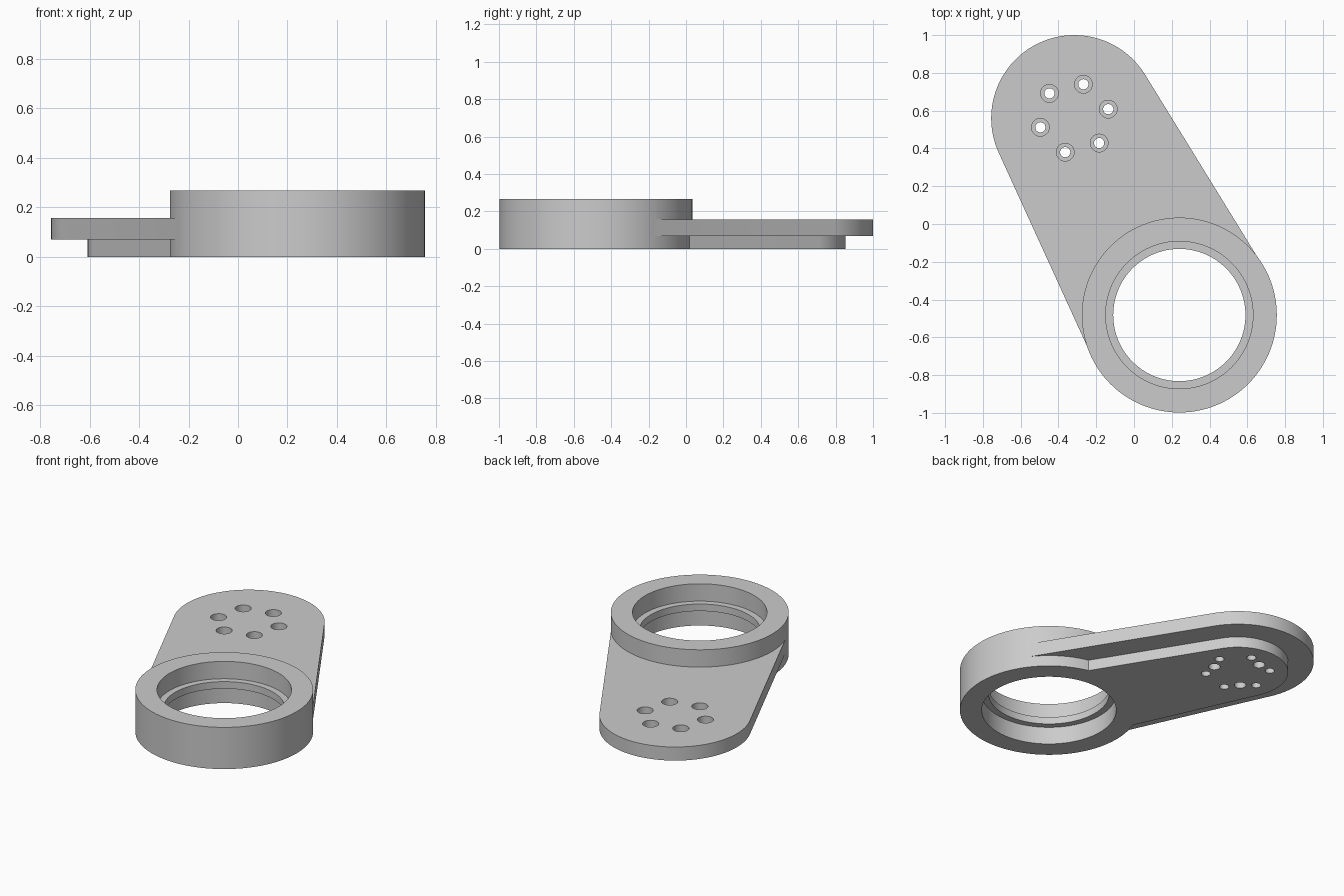
import bpy, bmesh
from math import cos, sin, pi, acos, atan2, hypot, radians

cube = bpy.data.objects.get("Cube")
if cube:
    bpy.data.objects.remove(cube, do_unlink=True)

# Layout: ring centre, pad centre and the main heights
RING = (0.24, -0.482)
PAD = (-0.316, 0.56)
RING_R, PAD_R = 0.516, 0.44
TOP, PLATE_TOP, PLATE_BOTTOM = 0.267, 0.156, 0.069

grey = bpy.data.materials.new("plain grey")
grey.use_nodes = True
colour = (0.6, 0.6, 0.6, 1)
grey.diffuse_color = colour
grey.node_tree.nodes["Principled BSDF"].inputs["Base Color"].default_value = colour


def arc(centre, r, start, end, n):
    return [(centre[0] + r * cos(start + (end - start) * i / n),
             centre[1] + r * sin(start + (end - start) * i / n)) for i in range(n + 1)]


def prism(name, outline, z0, z1):
    """Extrude a closed outline from z0 up to z1."""
    bm = bmesh.new()
    face = bm.faces.new([bm.verts.new((x, y, z0)) for x, y in outline])
    grown = bmesh.ops.extrude_face_region(bm, geom=[face])["geom"]
    bmesh.ops.translate(bm, vec=(0, 0, z1 - z0),
                        verts=[g for g in grown if isinstance(g, bmesh.types.BMVert)])
    bmesh.ops.recalc_face_normals(bm, faces=bm.faces)
    mesh = bpy.data.meshes.new(name)
    bm.to_mesh(mesh)
    bm.free()
    mesh.materials.append(grey)
    obj = bpy.data.objects.new(name, mesh)
    bpy.context.collection.objects.link(obj)
    return obj


def cylinder(name, centre, r, z0, z1, n=128):
    return prism(name, arc(centre, r, 0, 2 * pi, n)[:-1], z0, z1)


def link_plate(name, r_ring, r_pad, z0, z1):
    """Plate bounded by two circles and their outer tangents."""
    dx, dy = PAD[0] - RING[0], PAD[1] - RING[1]
    along = atan2(dy, dx)
    a = acos((r_ring - r_pad) / hypot(dx, dy))
    outline = (arc(PAD, r_pad, along - a, along + a, 64)
               + arc(RING, r_ring, along + a, along + 2 * pi - a, 64))
    return prism(name, outline, z0, z1)


def combine(target, other, operation):
    mod = target.modifiers.new("join", 'BOOLEAN')
    mod.object, mod.operation, mod.solver = other, operation, 'EXACT'
    bpy.context.view_layer.objects.active = target
    bpy.ops.object.modifier_apply(modifier=mod.name)
    bpy.data.objects.remove(other, do_unlink=True)


def on_pad(r, degrees):
    t = radians(degrees)
    return (PAD[0] + r * cos(t), PAD[1] + r * sin(t))


# Solid body: ring boss, arm plate and the narrower rib plate beneath
arm = cylinder("ring_arm", RING, RING_R, 0, TOP)
combine(arm, link_plate("arm_plate", RING_R - 0.003, PAD_R, PLATE_BOTTOM, PLATE_TOP), 'UNION')
combine(arm, link_plate("rib_plate", 0.365, 0.292, 0, PLATE_BOTTOM + 0.02), 'UNION')

# Ring bore, with a thin lip left at mid height
cutters = [cylinder("bore", RING, 0.35, -0.1, 0.4),
           cylinder("upper_bore", RING, 0.39, PLATE_TOP, 0.4),
           cylinder("lower_bore", RING, 0.39, -0.1, 0.111)]

# Six counterbored screw holes
for i in range(6):
    spot = on_pad(0.186, 15 + 60 * i)
    cutters.append(cylinder("screw_hole", spot, 0.027, -0.1, 0.3, 32))
    cutters.append(cylinder("screw_head", spot, 0.047, PLATE_BOTTOM + 0.005, 0.3, 32))

# Three blind holes in the underside
for i in range(3):
    cutters.append(cylinder("blind_hole", on_pad(0.15, 105 + 120 * i), 0.034, -0.1, 0.08, 32))

for cutter in cutters:
    combine(arm, cutter, 'DIFFERENCE')

bpy.ops.object.select_all(action='DESELECT')
arm.select_set(True)
bpy.context.view_layer.objects.active = arm
bpy.ops.object.shade_smooth_by_angle(angle=radians(30))
